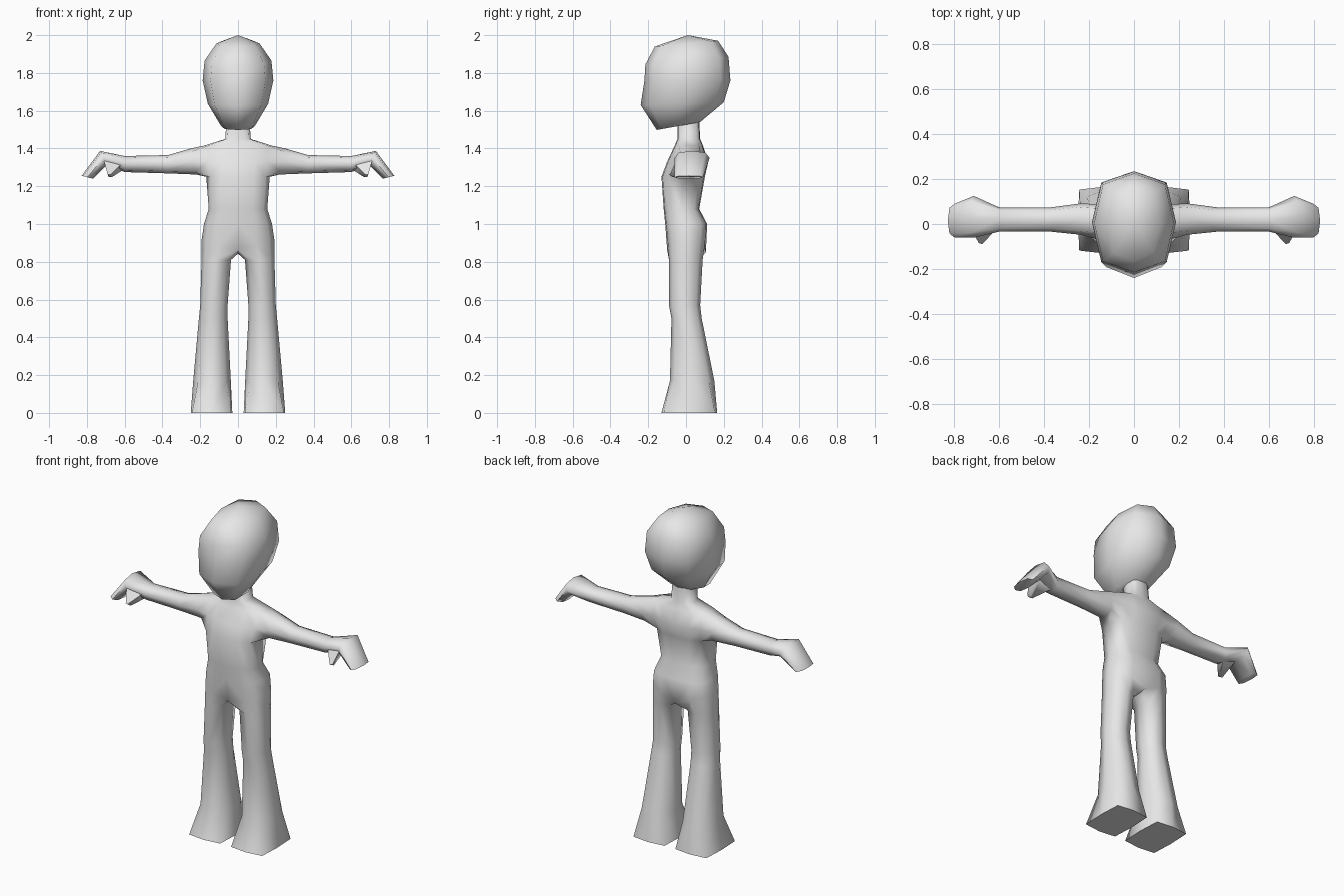
import bpy, bmesh, math

if "Cube" in bpy.data.objects:
    bpy.data.objects.remove(bpy.data.objects["Cube"])

grey = bpy.data.materials.new("plain grey")
grey.diffuse_color = (0.8, 0.8, 0.8, 1)
grey.use_nodes = True
grey.node_tree.nodes["Principled BSDF"].inputs["Base Color"].default_value = grey.diffuse_color


def bridge(bm, a, b):
    """Quads between two rings with the same number of points."""
    n = len(a)
    for i in range(n):
        bm.faces.new((a[i], a[(i + 1) % n], b[(i + 1) % n], b[i]))


def ring(bm, pts):
    return [bm.verts.new(p) for p in pts]


def finish(bm, name, mirror=False):
    bmesh.ops.recalc_face_normals(bm, faces=bm.faces)
    me = bpy.data.meshes.new(name)
    bm.to_mesh(me)
    bm.free()
    me.materials.append(grey)
    ob = bpy.data.objects.new(name, me)
    bpy.context.collection.objects.link(ob)
    bpy.ops.object.select_all(action='DESELECT')
    ob.select_set(True)
    bpy.context.view_layer.objects.active = ob
    if mirror:
        mod = ob.modifiers.new("mirror", 'MIRROR')
        mod.use_clip = True
        bpy.ops.object.modifier_apply(modifier=mod.name)
    bpy.ops.object.shade_smooth_by_angle(angle=math.radians(70))
    return ob


# Cross-sections (across, front to back): outer, then round by the front
FOOT = [(1, 0), (.97, -.92), (.5, -1), (.03, -.92), (0, 0), (.03, .92), (.5, 1), (.97, .92)]
LEG = [(1, 0), (.87, -.75), (.5, -1), (.13, -.75), (0, 0), (.13, .75), (.5, 1), (.87, .75)]
TORSO = [(1, 0), (.87, -.72), (.5, -.95), (0, -1), (0, 0), (0, 1), (.5, .95), (.87, .72)]

# Half body: section, z, inner x, outer x, front y, back y
LEVELS = [
    (FOOT, 0, .03, .25, -.13, .165),
    (LEG, .17, .038, .237, -.085, .15),
    (LEG, .50, .055, .207, -.077, .083),
    (LEG, .57, .055, .20, -.09, .075),
    (LEG, .81, .037, .193, -.09, .088),
    (TORSO, .92, 0, .192, -.10, .105),
    (TORSO, 1.0, 0, .18, -.11, .112),
    (TORSO, 1.08, 0, .155, -.118, .07),
    (TORSO, 1.25, 0, .168, -.13, .10),
    (TORSO, 1.33, 0, .18, -.10, .118),
    (TORSO, 1.415, 0, .18, -.06, .09),
    (TORSO, 1.45, 0, .068, -.045, .075),
    (TORSO, 1.55, 0, .06, -.045, .07),
]
bm = bmesh.new()
rings = []
for sec, z, xi, xo, f, b in LEVELS:
    mid, half = (f + b) / 2, (b - f) / 2
    rings.append(ring(bm, [(xi + u * (xo - xi), mid + v * half, z) for u, v in sec]))
# Crotch dips below the hips
for i, z in ((3, .865), (4, .843), (5, .85), (2, .89), (6, .89)):
    rings[5][i].co.z = z
for a, b in zip(rings, rings[1:]):
    bridge(bm, a, b)
bm.faces.new(rings[0])
# Open the centre plane for mirroring
bmesh.ops.delete(bm, geom=[f for f in bm.faces if all(v.co.x < 1e-5 for v in f.verts)],
                 context='FACES')
# Open the shoulder and grow the arm from its edge
lo, mi, hi = rings[8:11]
socket = [hi[0], hi[1], mi[1], lo[1], lo[0], lo[7], mi[7], hi[7]]
bmesh.ops.delete(bm, geom=[mi[0]], context='VERTS')
# Arm: top x, top z, bottom x, bottom z, middle y, half depth
ARM = [
    (.25, 1.40, .22, 1.262, .022, .07),
    (.37, 1.365, .37, 1.268, .02, .054),
    (.60, 1.36, .60, 1.275, .02, .054),
    (.73, 1.387, .695, 1.312, .032, .093),
    (.828, 1.255, .768, 1.24, .015, .075),
]
prev = socket
for xt, zt, xb, zb, yc, ry in ARM:
    pts = []
    for k in range(8):
        a = k * math.pi / 4
        s = 1.08 if k % 2 else 1
        t = .5 + .5 * s * math.cos(a)
        pts.append((xb + t * (xt - xb), yc - s * ry * math.sin(a), zb + t * (zt - zb)))
    cur = ring(bm, pts)
    bridge(bm, prev, cur)
    prev = cur
bm.faces.new(prev)
# Thumb
base = ring(bm, [(.61, -.02, 1.325), (.71, -.05, 1.335), (.70, .03, 1.315), (.61, .03, 1.285)])
tip = ring(bm, [(.675, -.09, 1.262), (.69, -.085, 1.262), (.685, -.065, 1.248), (.668, -.07, 1.248)])
bridge(bm, base, tip)
bm.faces.new(base)
bm.faces.new(tip)
finish(bm, "body", mirror=True)

# Head: front y, front z, back y, back z, half width
HEAD = [
    (-.155, 1.498, .075, 1.54, .09),
    (-.24, 1.63, .20, 1.645, .16),
    (-.22, 1.76, .235, 1.76, .187),
    (-.215, 1.845, .225, 1.885, .177),
    (-.165, 1.94, .17, 1.97, .115),
]
bm = bmesh.new()
prev = None
for fy, fz, by, bz, w in HEAD:
    pts = []
    for k in range(8):
        a = k * math.pi / 4
        s = 1.1 if k % 2 else 1
        t = .5 - .5 * s * math.cos(a)
        pts.append((s * w * math.sin(a), fy + t * (by - fy), fz + t * (bz - fz)))
    cur = ring(bm, pts)
    if prev:
        bridge(bm, prev, cur)
    else:
        bm.faces.new(cur)
    prev = cur
crown = bm.verts.new((0, .01, 2.0))
for i in range(8):
    bm.faces.new((prev[i], prev[(i + 1) % 8], crown))
finish(bm, "head")
